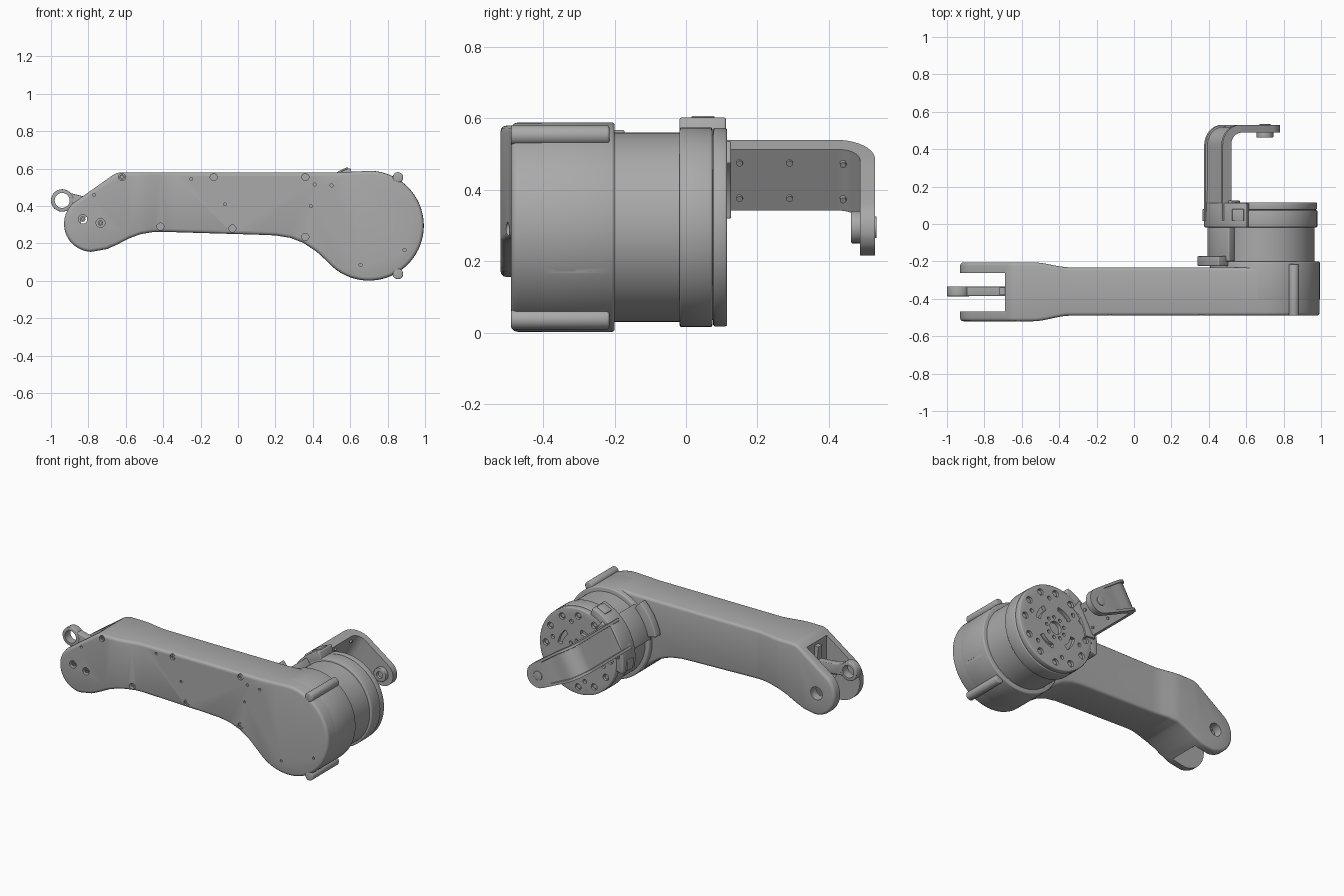
import bpy, bmesh, math
from math import sin, cos, radians, pi
from mathutils import Matrix, Vector

if "Cube" in bpy.data.objects:
    bpy.data.objects.remove(bpy.data.objects["Cube"])

grey = bpy.data.materials.new("satin grey")
grey.use_nodes = True
grey.diffuse_color = (0.4, 0.4, 0.4, 1)
grey.node_tree.nodes["Principled BSDF"].inputs["Base Color"].default_value = (0.4, 0.4, 0.4, 1)

AX, AZ = 0.70, 0.295                      # motor axis
# bracket frame: local x points radially out of the motor, y stays along the axis
TILT = Matrix.Translation((AX, 0, AZ)) @ Matrix.Rotation(radians(-150), 4, 'Y')


def arc(cx, cz, r, a0, a1, n=24):
    return [(cx + r * cos(radians(a0 + (a1 - a0) * i / n)),
             cz + r * sin(radians(a0 + (a1 - a0) * i / n))) for i in range(n + 1)]


def circle(cx, cz, r, n=32):
    return arc(cx, cz, r, 0, 360, n)[:-1]


def sector(r0, r1, half, mid=0, n=16):
    return arc(0, 0, r1, mid - half, mid + half, n) + arc(0, 0, r0, mid + half, mid - half, n)


def add_prism(bm, outline, y0, y1):
    lo = [bm.verts.new((x, y0, z)) for x, z in outline]
    hi = [bm.verts.new((x, y1, z)) for x, z in outline]
    bm.faces.new(lo)
    bm.faces.new(hi[::-1])
    for i in range(len(lo)):
        j = (i + 1) % len(lo)
        bm.faces.new((lo[j], lo[i], hi[i], hi[j]))


def to_object(name, bm, matrix=None):
    bmesh.ops.recalc_face_normals(bm, faces=bm.faces)
    if matrix:
        bm.transform(matrix)
    me = bpy.data.meshes.new(name)
    bm.to_mesh(me)
    bm.free()
    me.materials.append(grey)
    ob = bpy.data.objects.new(name, me)
    bpy.context.collection.objects.link(ob)
    return ob


def bake(ob):
    bpy.context.view_layer.update()
    ev = ob.evaluated_get(bpy.context.evaluated_depsgraph_get())
    me = bpy.data.meshes.new_from_object(ev)
    ob.modifiers.clear()
    ob.data = me


def bevel(ob, width, segments=3):
    m = ob.modifiers.new("bevel", 'BEVEL')
    m.width, m.segments, m.limit_method, m.angle_limit = width, segments, 'ANGLE', radians(40)
    bake(ob)


def prism(name, outline, y0, y1, width=0.0, matrix=None):
    bm = bmesh.new()
    add_prism(bm, outline, y0, y1)
    ob = to_object(name, bm, matrix)
    if width:
        bevel(ob, width)
    return ob


def cut(ob, shapes, matrix=None):
    """Subtract a list of (outline, y0, y1) prisms."""
    bm = bmesh.new()
    for s in shapes:
        add_prism(bm, *s)
    cutter = to_object("cutter", bm, matrix)
    cutter.hide_render = True
    m = ob.modifiers.new("cut", 'BOOLEAN')
    m.object, m.operation, m.solver = cutter, 'DIFFERENCE', 'EXACT'
    bake(ob)
    bpy.data.objects.remove(cutter)


def box(x0, x1, z0, z1):
    return [(x0, z0), (x1, z0), (x1, z1), (x0, z1)]


# --- arm housing: one outline, flared in depth towards the fork
outline = (arc(-0.78, 0.305, 0.15, 132, 268)
           + [(-0.70, 0.17), (-0.64, 0.197), (-0.58, 0.228), (-0.52, 0.25), (-0.46, 0.26),
              (-0.40, 0.262), (0.1, 0.247), (0.2, 0.243), (0.28, 0.23), (0.35, 0.203), (0.42, 0.156)]
           + arc(AX, AZ, 0.293, 222, 450, 48)
           + [(0.6, 0.583), (0.52, 0.58)] + arc(-0.62, 0.49, 0.09, 90, 128, 8))
arm = prism("arm_housing", outline, -0.49, -0.232, 0.018)
bm = bmesh.new()
bm.from_mesh(arm.data)
for i in range(9):
    bmesh.ops.bisect_plane(bm, geom=bm.verts[:] + bm.edges[:] + bm.faces[:],
                           plane_co=(-0.54 + i * 0.025, 0, 0), plane_no=(1, 0, 0))
for v in bm.verts:
    t = min(1, max(0, (-0.34 - v.co.x) / 0.2))
    v.co.y += (0.027 if v.co.y > -0.36 else -0.03) * t * t * (3 - 2 * t)
bm.to_mesh(arm.data)
bm.free()

screws = [(-0.62, 0.555), (-0.13, 0.555), (0.36, 0.555), (0.855, 0.555),
          (0.855, 0.04), (0.36, 0.235), (-0.03, 0.28), (-0.415, 0.29)]
pits = [(-0.77, 0.46), (-0.25, 0.545), (-0.07, 0.41), (0.39, 0.4),
        (0.41, 0.515), (0.5, 0.51), (0.89, 0.165), (0.655, 0.085)]
pivots = [(-0.83, 0.33), (-0.735, 0.31)]
cut(arm, [(box(-1.1, -0.69, 0, 0.8), -0.468, -0.262)])
cut(arm, [(circle(x, z, 0.008, 12), -0.6, -0.48) for x, z in pits]
    + [(circle(x, z, 0.024, 24), -0.6, -0.45) for x, z in pivots]
    + [(circle(x, z, 0.019, 20), -0.6, -0.478) for x, z in screws if x < 0.8]
    + [(circle(-0.80, 0.30, 0.042), -0.3, -0.1)])

for x, z in screws + pivots:
    y = -0.512 if x < -0.5 else -0.484
    s = prism("cover_screw", circle(x, z, 0.014, 20), y, y + 0.03)
    cut(s, [(circle(x, z, 0.007, 6), y - 0.1, y + 0.01)])

# --- motor housing rim with side port and screw lugs
rim = prism("motor_housing_rim", circle(AX, AZ, 0.2935, 96), -0.41, -0.2, 0.008)
cut(rim, [(box(0.965, 1.1, 0.122, 0.18), -0.365, -0.31)])
for z in (0.553, 0.037):
    prism("screw_lug", circle(0.855, z, 0.028), -0.49, -0.215, 0.006)

# --- rod between the fork prongs
rod = prism("link_rod", [(-0.95, 0.395), (-0.82, 0.385), (-0.6, 0.34), (-0.6, 0.43), (-0.82, 0.45), (-0.92, 0.475)],
            -0.385, -0.335, 0.005)
cut(rod, [(circle(-0.94, 0.43, 0.042), -0.5, -0.2)])
eye = prism("link_rod_eye", circle(-0.94, 0.43, 0.06, 48), -0.387, -0.333, 0.005)
cut(eye, [(circle(-0.94, 0.43, 0.04), -0.5, -0.2)])
prism("fork_rib", [(-0.72, 0.53), (-0.66, 0.53), (-0.66, 0.2), (-0.69, 0.2)], -0.38, -0.34)

# --- motor body and output flange
prism("motor_body", circle(AX, AZ, 0.265, 96), -0.22, -0.01)
prism("flange_ring", circle(AX, AZ, 0.28, 96), -0.018, 0.074, 0.006)
flange = prism("output_flange", circle(AX, AZ, 0.278, 96), 0.076, 0.115, 0.006)
prism("flange_core", circle(AX, AZ, 0.26, 64), 0.06, 0.09)


def ring(r, n, off=0):
    return [(r * cos(2 * pi * (i + off) / n), r * sin(2 * pi * (i + off) / n)) for i in range(n)]


holes = ([(circle(x, z, 0.021, 20), 0.098, 0.2) for x, z in ring(0.232, 12)]
         + [(circle(x, z, 0.013, 14), 0.098, 0.2) for x, z in ring(0.19, 6, 0.25)]
         + [(sector(0.118, 0.148, 22, a), 0.092, 0.2) for a in (30, 120, 210, 300)]
         + [(circle(x, z, 0.011, 14), 0.098, 0.2) for x, z in ring(0.068, 9)]
         + [(circle(0, 0, 0.042), 0.092, 0.2)])
cut(flange, holes, Matrix.Translation((AX, 0, AZ)))
for x, z in ring(0.232, 12):
    prism("flange_screw", circle(AX + x, AZ + z, 0.014, 16), 0.09, 0.106)

# --- clamp that carries the bracket
prism("clamp_band", sector(0.27, 0.325, 42), -0.018, 0.112, 0.006, TILT)
prism("clamp_saddle", sector(0.26, 0.312, 22), -0.2, 0.0, 0.005, TILT)
prism("clamp_foot", sector(0.285, 0.37, 18), -0.225, -0.172, 0.006, TILT)
prism("clamp_lip", sector(0.225, 0.3, 24), 0.105, 0.126, 0.004, TILT)
for a in (-34, 34):
    prism("clamp_pad", sector(0.31, 0.333, 6, a), 0.015, 0.08, 0.004, TILT)

# --- bent bracket: a plate swept around a corner, narrowing to the axis, recessed outside
path = [(0.318, 0.02, 0), (0.318, 0.2, 0), (0.318, 0.42, 0)]
path += [(0.208 + 0.11 * cos(a), 0.42 + 0.11 * sin(a), a) for a in [radians(9 * i) for i in range(1, 11)]]
path += [(r, 0.53, pi / 2) for r in (0.17, 0.12, 0.07)]
path += [(-0.08 * sin(radians(a)), 0.53, pi / 2) for a in (0, 20, 40, 60, 75, 86)]
bm = bmesh.new()
rows = []
for r, y, a in path:
    if r > 0:
        w = 0.08 + 0.019 * min(1, r / 0.208)
    else:
        w = math.sqrt(max(0.0001, 0.08 ** 2 - r * r))
    thick = 0.054 - 0.012 * a / (pi / 2)
    deep = 0.01 if 0.14 < y and r > 0.07 else 0
    rim_w = max(0.5 * w, w - 0.016)
    section = [(-w, thick), (-w, 0), (-rim_w, 0), (-rim_w + 0.002, deep),
               (rim_w - 0.002, deep), (rim_w, 0), (w, 0), (w, thick)]
    rows.append([bm.verts.new((r - d * cos(a), y - d * sin(a), t)) for t, d in section])
for p, q in zip(rows, rows[1:]):
    for i in range(8):
        j = (i + 1) % 8
        bm.faces.new((p[i], p[j], q[j], q[i]))
bm.faces.new(rows[0])
bm.faces.new(rows[-1][::-1])
bracket = to_object("bent_bracket", bm, TILT)

# bracket screws, inside face
for y in (0.15, 0.29, 0.44):
    for t in (-0.057, 0.057):
        m = TILT @ Matrix.Translation((0.262 - max(0, y - 0.42) * 0.4, y, t)) @ Matrix.Rotation(pi / 2, 4, 'Z')
        prism("bracket_screw", circle(0, 0, 0.009, 14), -0.006, 0.006, 0, m)

# pivot boss at the bracket tip
boss = prism("pivot_boss", circle(AX, AZ, 0.045), 0.462, 0.495, 0.004)
cut(boss, [(circle(AX, AZ, 0.022, 20), 0.4, 0.48)])
prism("pivot_cap", circle(AX, AZ, 0.03), 0.525, 0.534, 0.002)

# --- smooth shading with sharp edges kept
bpy.ops.object.select_all(action='DESELECT')
for ob in bpy.context.scene.objects:
    if ob.type == 'MESH':
        ob.select_set(True)
        bpy.context.view_layer.objects.active = ob
bpy.ops.object.shade_smooth_by_angle(angle=radians(35))
